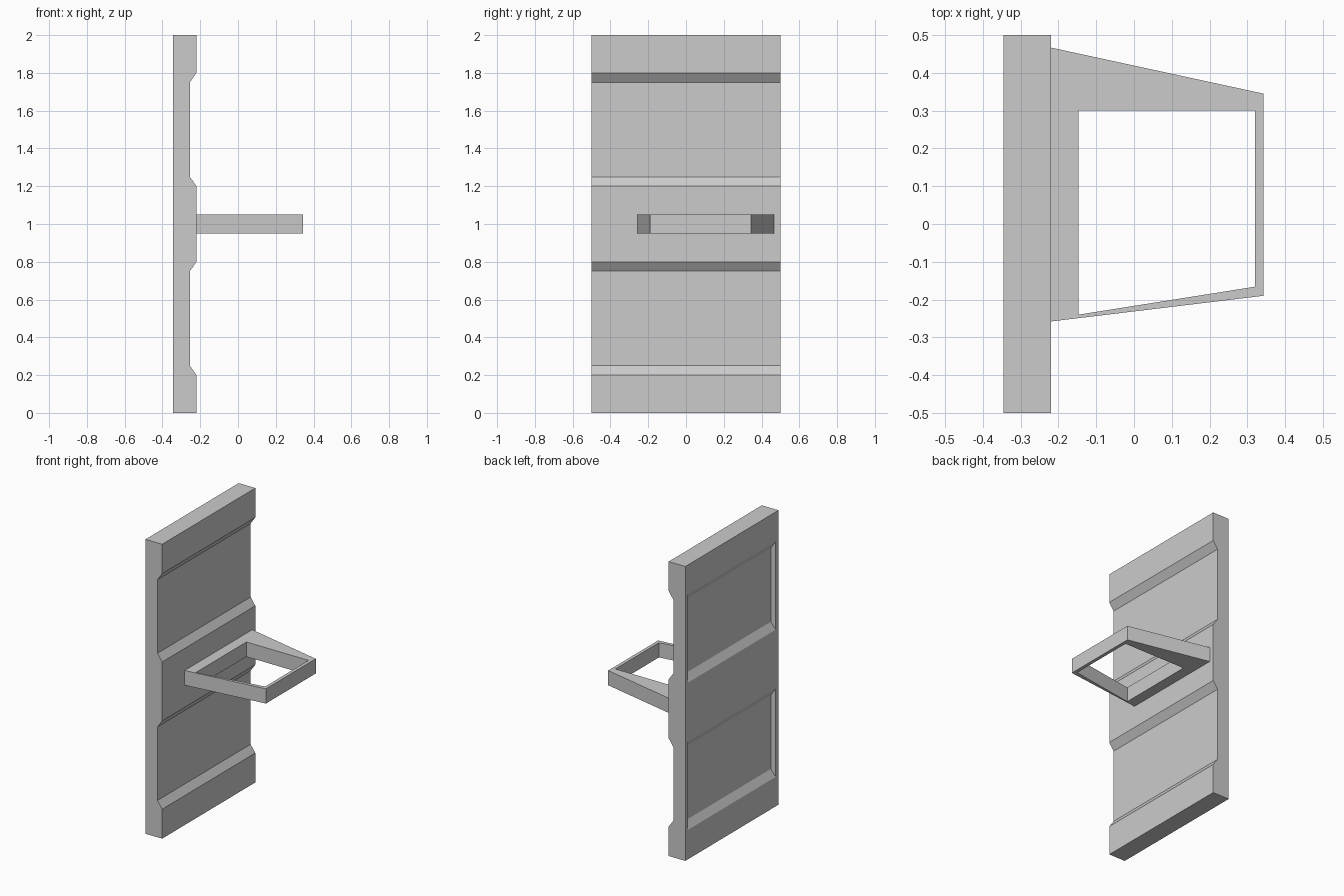
import bpy, bmesh

if "Cube" in bpy.data.objects:
    bpy.data.objects.remove(bpy.data.objects["Cube"])


def new_object(name, bm):
    bmesh.ops.recalc_face_normals(bm, faces=bm.faces)
    mesh = bpy.data.meshes.new(name)
    bm.to_mesh(mesh)
    bm.free()
    ob = bpy.data.objects.new(name, mesh)
    bpy.context.collection.objects.link(ob)
    return ob


def loft(bm, loop_a, loop_b):
    """Solid between two matching closed loops."""
    a = [bm.verts.new(p) for p in loop_a]
    b = [bm.verts.new(p) for p in loop_b]
    bm.faces.new(a)
    bm.faces.new(b)
    for i in range(len(a)):
        j = (i + 1) % len(a)
        bm.faces.new((a[i], a[j], b[j], b[i]))


BACK, FRONT, DEPTH = -0.345, -0.22, 0.03

# Door panel: side profile with two full-width bevelled grooves
profile = [(BACK, 0), (FRONT, 0)]
for zc in (0.5, 1.5):
    profile += [(FRONT, zc - 0.3), (-0.255, zc - 0.25),
                (-0.255, zc + 0.25), (FRONT, zc + 0.3)]
profile += [(FRONT, 2), (BACK, 2)]
bm = bmesh.new()
loft(bm, [(x, -0.5, z) for x, z in profile], [(x, 0.5, z) for x, z in profile])
door = new_object("door_panel", bm)


# Bevelled rectangular recesses on the other face
def rect(x, hy, hz, zc):
    return [(x, sy * hy, zc + sz * hz)
            for sy, sz in ((-1, -1), (1, -1), (1, 1), (-1, 1))]


bm = bmesh.new()
for zc in (0.5, 1.5):
    loft(bm, rect(BACK - DEPTH, 0.48, 0.35, zc), rect(BACK + DEPTH, 0.46, 0.25, zc))
cutter = new_object("recess_cutter", bm)
cutter.hide_render = True

mod = door.modifiers.new("recesses", 'BOOLEAN')
mod.operation = 'DIFFERENCE'
mod.solver = 'EXACT'
mod.object = cutter
bpy.context.view_layer.objects.active = door
bpy.ops.object.modifier_apply(modifier=mod.name)
bpy.data.objects.remove(cutter)

# Tapered ring handle
outer = [(FRONT, 0.467), (0.343, 0.345), (0.343, -0.19), (FRONT, -0.258)]
inner = [(-0.147, 0.30), (0.32, 0.30), (0.32, -0.166), (-0.147, -0.24)]
bm = bmesh.new()
ob_, ib, ot, it = [[bm.verts.new((x, y, z)) for x, y in loop]
                   for z in (0.95, 1.05) for loop in (outer, inner)]
for i in range(4):
    j = (i + 1) % 4
    for p, q in ((ob_, ot), (ot, it), (it, ib), (ib, ob_)):
        bm.faces.new((p[i], p[j], q[j], q[i]))
new_object("handle", bm)
